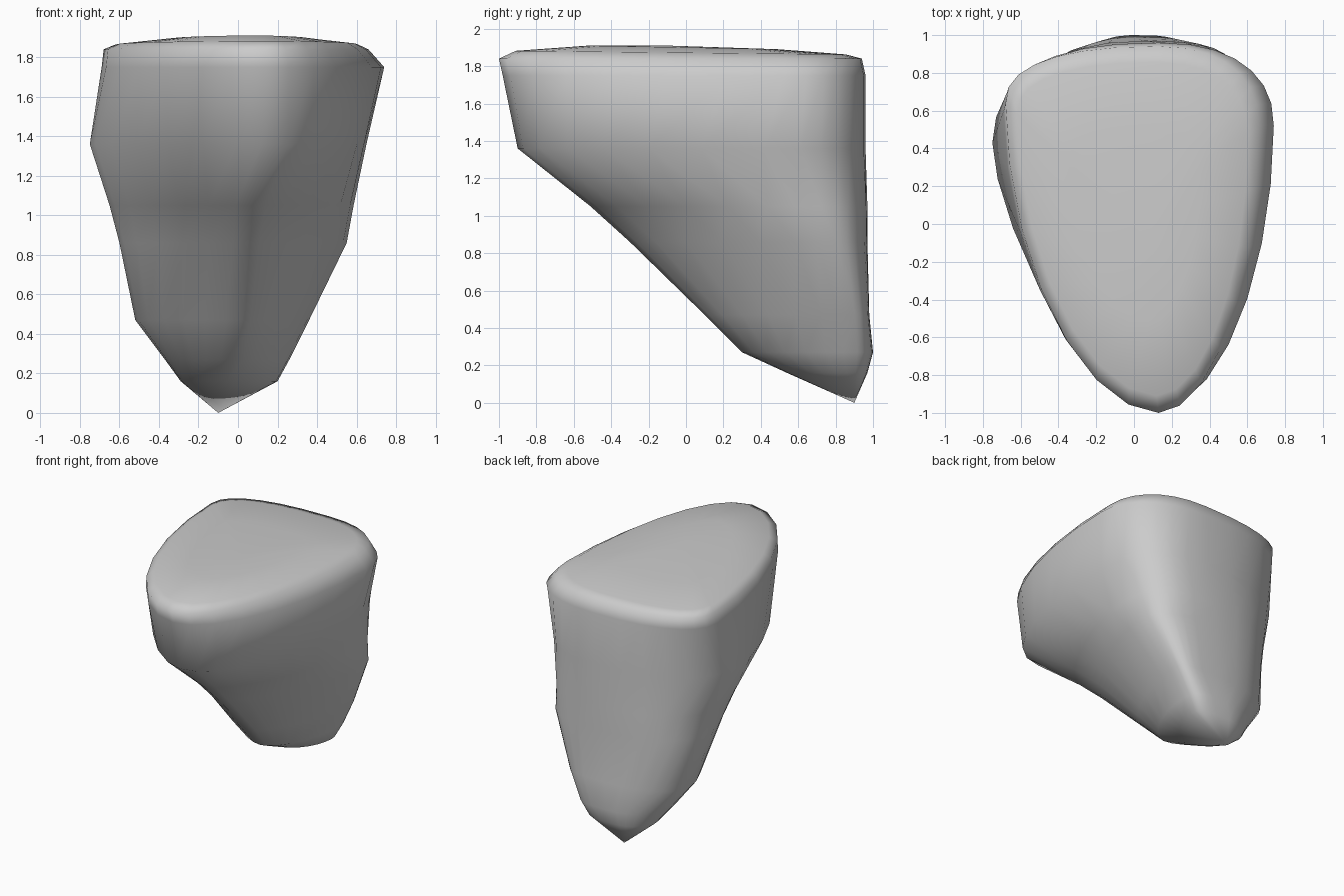
import bpy, bmesh, math

if "Cube" in bpy.data.objects:
    bpy.data.objects.remove(bpy.data.objects["Cube"])

stone = bpy.data.materials.new("grey stone")
stone.diffuse_color = (0.6, 0.6, 0.6, 1)
stone.use_nodes = True
stone.node_tree.nodes["Principled BSDF"].inputs["Base Color"].default_value = stone.diffuse_color

SEG = 28
# z, x range, widest y on left and right, y range, ridge x,
# roundness of front-left, front-right, back-right, back-left
RINGS = [
    (0.16, (-0.29, 0.20), (0.80, 0.86), (0.54, 0.97), -0.06, (1.9, 1.8, 3.5, 1.8)),
    (0.27, (-0.37, 0.26), (0.74, 0.84), (0.30, 1.00), -0.02, (1.8, 1.7, 4.0, 1.9)),
    (0.47, (-0.52, 0.36), (0.68, 0.82), (0.10, 0.98), 0.02, (1.6, 1.5, 4.5, 2.2)),
    (0.86, (-0.60, 0.55), (0.52, 0.70), (-0.30, 0.97), 0.05, (1.4, 1.4, 3.2, 2.4)),
    (1.05, (-0.65, 0.585), (0.46, 0.58), (-0.51, 0.97), 0.07, (1.4, 1.5, 3.0, 2.4)),
    (1.36, (-0.75, 0.65), (0.43, 0.42), (-0.90, 0.96), 0.12, (1.55, 2.2, 2.9, 2.2)),
    (1.75, (-0.69, 0.74), (0.60, 0.52), (-0.98, 0.96), 0.13, (1.85, 1.9, 2.3, 2.3)),
    (1.84, (-0.68, 0.66), (0.64, 0.52), (-1.00, 0.94), 0.13, (1.85, 1.95, 2.3, 2.4)),
]


def outline(z, xs, ys_mid, ys, xm, round_):
    """Egg-shaped slice with its own curvature in each quarter."""
    pts = []
    for i in range(SEG):
        a = 2 * math.pi * i / SEG
        c, s = math.cos(a), math.sin(a)
        right, back = c > 0, s > 0
        n = round_[(2 if right else 3) if back else (1 if right else 0)]
        ym = ys_mid[right]
        u, v = abs(c) ** (2 / n), abs(s) ** (2 / n)
        pts.append((xm + u * (xs[right] - xm), ym + v * (ys[back] - ym), z))
    return pts


# Slanted wedge of rock, lofted from its slices
bm = bmesh.new()
loops = [[bm.verts.new(p) for p in outline(*r)] for r in RINGS]

# Domed top, slightly higher toward the front
for scale, z in ((0.91, 1.872), (0.52, 1.9)):
    loops.append([bm.verts.new((0.02 + (x - 0.02) * scale, y * scale, z - 0.01 * y))
                  for x, y, _ in outline(*RINGS[-1])])

for low, high in zip(loops, loops[1:]):
    for i in range(SEG):
        j = (i + 1) % SEG
        bm.faces.new((low[i], low[j], high[j], high[i]))

# Lower tip and crown centre
tip = bm.verts.new((-0.10, 0.90, 0.0))
crown = bm.verts.new((0.08, -0.1, 1.91))
for i in range(SEG):
    j = (i + 1) % SEG
    bm.faces.new((tip, loops[0][j], loops[0][i]))
    bm.faces.new((crown, loops[-1][i], loops[-1][j]))

bmesh.ops.recalc_face_normals(bm, faces=bm.faces)
for f in bm.faces:
    f.smooth = True
mesh = bpy.data.meshes.new("rock")
bm.to_mesh(mesh)
bm.free()
mesh.materials.append(stone)
rock = bpy.data.objects.new("rock", mesh)
bpy.context.collection.objects.link(rock)
